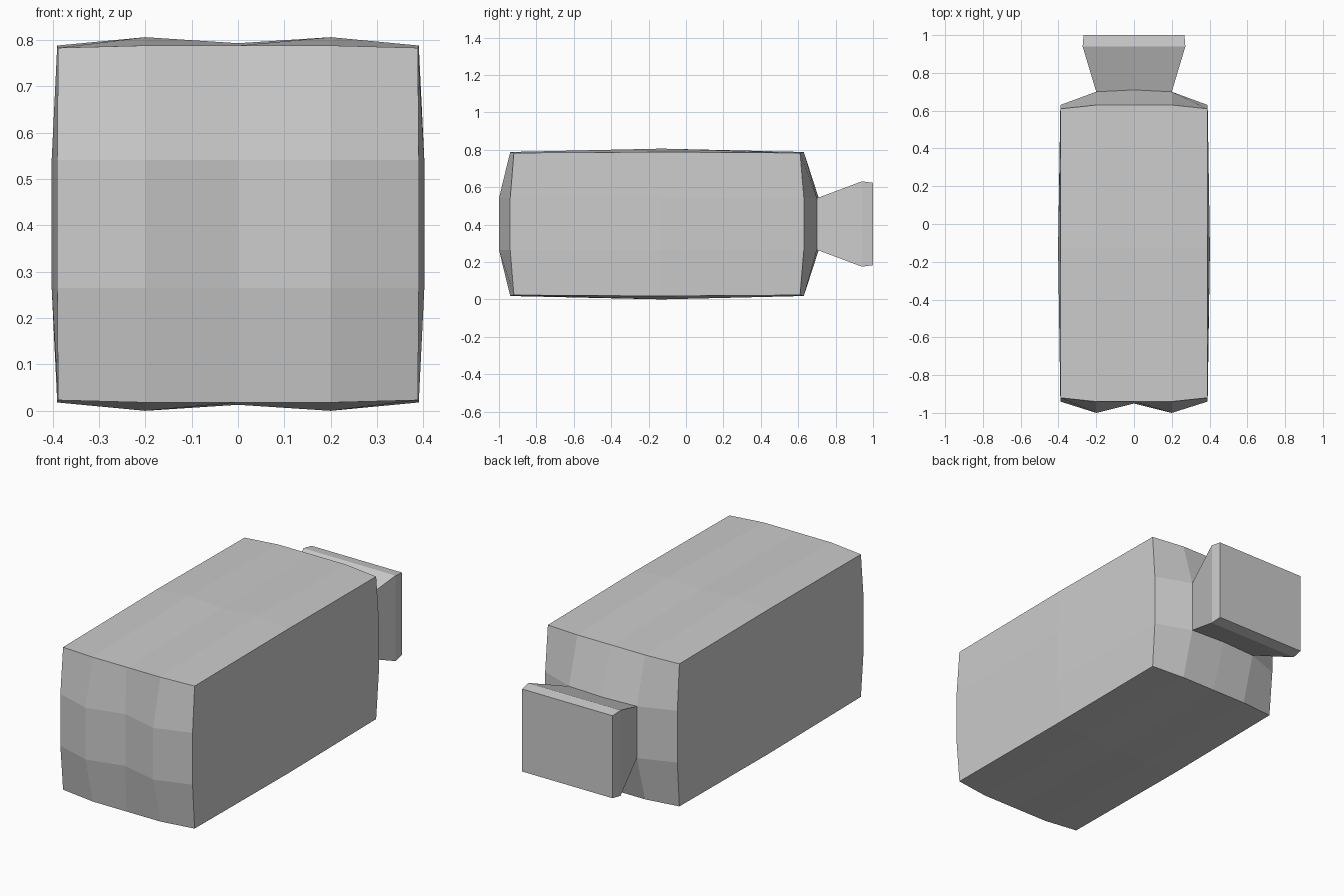
import bpy, bmesh
from mathutils import Vector

if "Cube" in bpy.data.objects:
    bpy.data.objects.remove(bpy.data.objects["Cube"])

CZ = 0.403                       # mid height
X, Z, YF, YB, YM = 0.388, 0.38, -0.92, 0.61, -0.13

bm = bmesh.new()

# Body: box cut into a coarse grid
bmesh.ops.create_cube(bm, size=2)
for v in bm.verts:
    v.co = Vector((v.co.x * X, YF if v.co.y < 0 else YB, CZ + v.co.z * Z))
cuts = [((x, 0, 0), (1, 0, 0)) for x in (-0.2, 0, 0.2)]
cuts += [((0, YM, 0), (0, 1, 0))]
cuts += [((0, 0, CZ + z), (0, 0, 1)) for z in (-0.138, 0.138)]
for co, no in cuts:
    bmesh.ops.bisect_plane(bm, geom=bm.verts[:] + bm.edges[:] + bm.faces[:],
                           dist=1e-5, plane_co=co, plane_no=no)

# Bulge each side: corners least, edges a little, face interiors most
for v in bm.verts:
    x, y, z = v.co.x, v.co.y, v.co.z - CZ
    ex, ez = abs(x) > X - 0.01, abs(z) > Z - 0.01
    ey = y < YF + 0.01 or y > YB - 0.01
    mid = abs(x) < 0.01
    n = 3 - (ex + ey + ez)       # how many directions are interior
    if ex:
        v.co.x = (0.388, 0.39, 0.402)[n] * (1 if x > 0 else -1)
    if ez:
        h = (0.38, 0.385, 0.39 if mid else 0.403)[n]
        v.co.z = CZ + h * (1 if z > 0 else -1)
    if ey:
        if y < 0:
            v.co.y = (-0.92, -0.94, -0.95 if mid else -1.0)[n]
        else:
            v.co.y = (0.61, 0.63, 0.71 if mid else 0.70)[n]

# Flared end block: extrude the middle faces of the back twice
faces = []
for f in bm.faces:
    c = f.calc_center_median()
    if c.y > 0.69 and abs(c.x) < 0.2 and abs(c.z - CZ) < 0.1:
        faces.append(f)
for y, hx, hz in ((0.94, 0.272, 0.228), (1.0, 0.267, 0.22)):
    old = faces
    geom = bmesh.ops.extrude_face_region(bm, geom=old)["geom"]
    faces = [g for g in geom if isinstance(g, bmesh.types.BMFace)]
    bmesh.ops.delete(bm, geom=[f for f in old if f.is_valid], context='FACES')
    for v in {v for f in faces for v in f.verts}:
        sx = 0 if abs(v.co.x) < 0.01 else (1 if v.co.x > 0 else -1)
        v.co = Vector((sx * hx, y, CZ + (hz if v.co.z > CZ else -hz)))

bmesh.ops.recalc_face_normals(bm, faces=bm.faces[:])
mesh = bpy.data.meshes.new("body_with_flared_end")
bm.to_mesh(mesh)
bm.free()
obj = bpy.data.objects.new("body_with_flared_end", mesh)
bpy.context.collection.objects.link(obj)
